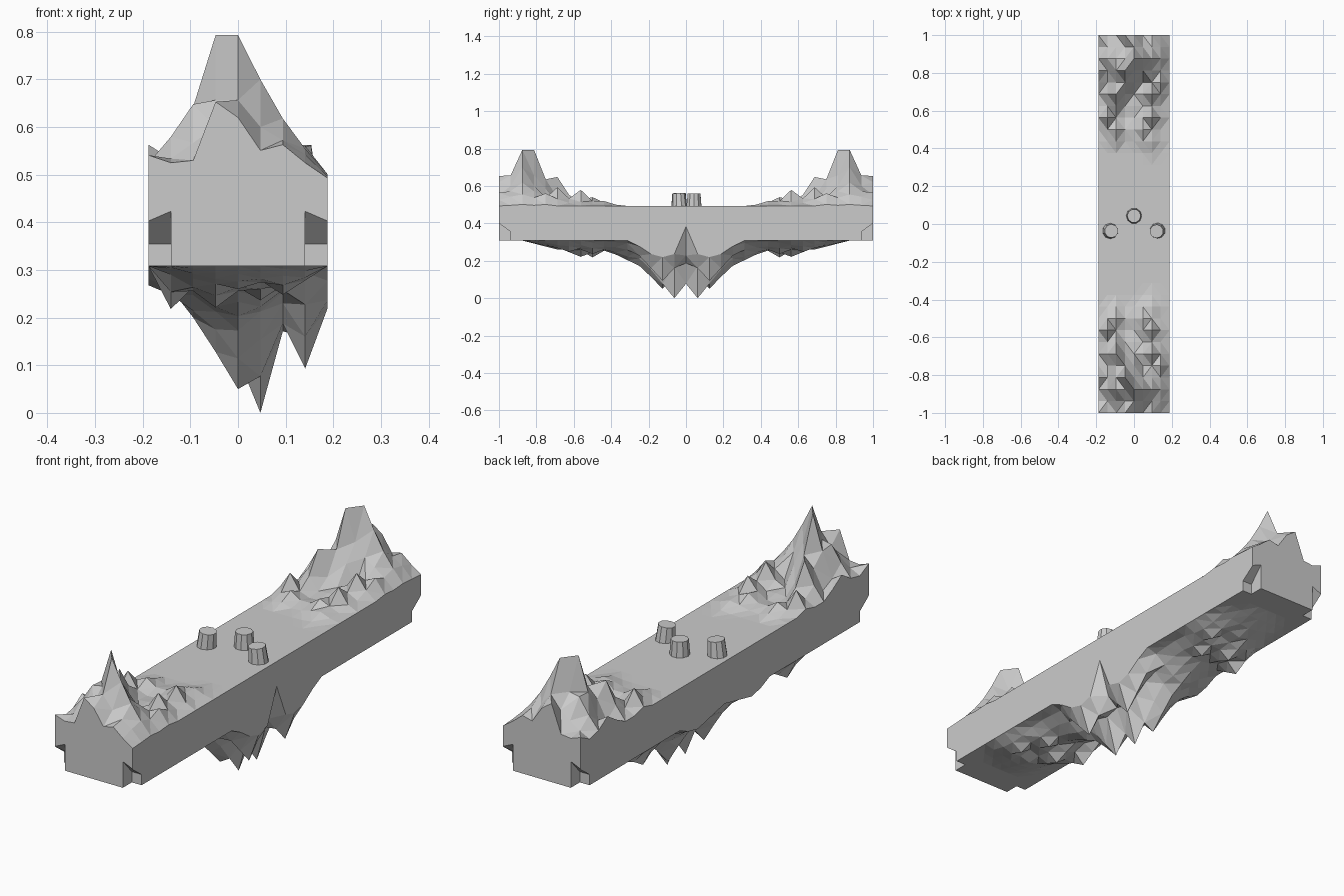
import bpy, bmesh, math, random

if "Cube" in bpy.data.objects:
    bpy.data.objects.remove(bpy.data.objects["Cube"])

random.seed(4)
NX, NY = 8, 32            # grid cells across and along the island
W, TOP, BASE = 0.188, 0.493, 0.308

# Peaks: (column, row, height, reach across, reach along)
# mountain rows count inwards from each end
MOUNTAINS = [
    (4, 2, .30, 2.2, 2.2), (3, 3, .30, 2.0, 1.9), (5, 2, .207, 2, 1.9),
    (6, 2, .125, 1.9, 2), (3, 0, .16, 1.3, 1.7), (4, 0, .127, 1.6, 1.5),
    (2, 2, .155, 1.6, 1.8), (1, 2, .083, 1.6, 1.6), (0, 3, .07, 1.3, 1.8),
    (6, 0, .07, 1.6, 1.3), (5, 0, .058, 1.2, 1.2), (0, 0, .048, 2, 1.6),
    (2, 5, .155, 1.4, 1.5), (7, 2, .06, 1.5, 1.5), (6, 5, .10, 1.4, 1.5),
    (1, 7, .07, 1.3, 1.4), (6, 7, .075, 1.3, 1.4), (7, 4, .06, 1.3, 1.5),
    (2, 8, .045, 1.3, 1.4), (5, 8, .04, 1.3, 1.5), (6, 9, .02, 1.5, 1.5),
]
# underside rows count outwards from the middle
SPIKES = [
    (5, 1, .308, 1.8, 4), (4, 2, .258, 2.2, 4), (7, 2, .215, 1.7, 3.2),
    (3, 2, .18, 2.5, 3.8), (2, 3, .09, 3, 3), (4, 4, .135, 3.4, 4.5),
    (4, 6, .075, 3.4, 3.5), (3, 9, .087, 2.5, 3.5), (5, 8, .072, 2.3, 3),
    (1, 8, .09, 1.8, 2.5), (6, 10, .06, 2, 3), (4, 11, .048, 3.4, 3),
    (0, 3, .04, 1.5, 3),
]


def field(i, j, peaks):
    return max(max(0, h * (1 - math.hypot((i - a) / rx, (j - b) / ry)))
               for a, b, h, rx, ry in peaks)


rough = [[random.uniform(0, .018) for _ in range(NX + 1)] for _ in range(10)]


def top_z(i, k):
    j = min(k, NY - k)
    h = field(i, j, MOUNTAINS)
    if 0 < j < 10 and 0 < i < NX and h < .1:
        h += rough[j][i] * (1 if j < 8 else .4)
    if j == 0 and 0 < i < NX:
        h = max(h, .032)
    if i == NX:
        h = min(h, .008)
    return TOP + h


def bottom_z(i, k):
    j = abs(k - NY // 2)
    d = field(i, j, SPIKES)
    if i in (0, NX):
        if j > 4:
            d = 0
        elif i == NX and j == 0:
            d = -.075
    return BASE - d


# Island: sculpted top and underside joined by straight walls
bm = bmesh.new()


def sheet(zf):
    return [[bm.verts.new((W * (2 * i / NX - 1), 2 * k / NY - 1, zf(i, k)))
             for i in range(NX + 1)] for k in range(NY + 1)]


def split(p, front):
    """Split a grid cell along its flatter diagonal, mirrored front to back."""
    d02, d13 = abs(p[0].co.z - p[2].co.z), abs(p[1].co.z - p[3].co.z)
    if d02 + (1e-4 if front else -1e-4) > d13:
        p = p[1:] + p[:1]
    return (p[0], p[1], p[2]), (p[0], p[2], p[3])


t, b = sheet(top_z), sheet(bottom_z)
for k in range(NY):
    for i in range(NX):
        for s in (t, b):
            cell = [s[k][i], s[k][i + 1], s[k + 1][i + 1], s[k + 1][i]]
            for tri in split(cell, k < NY // 2):
                bm.faces.new(tri if s is t else tri[::-1])
rim = ([(0, i) for i in range(NX)] + [(k, NX) for k in range(NY)]
       + [(NY, i) for i in range(NX, 0, -1)] + [(k, 0) for k in range(NY, 0, -1)])
for (k, i), (m, n) in zip(rim, rim[1:] + rim[:1]):
    bm.faces.new((b[k][i], b[m][n], t[m][n], t[k][i]))
bmesh.ops.recalc_face_normals(bm, faces=bm.faces)


def finish(name, mesh_bm):
    me = bpy.data.meshes.new(name)
    mesh_bm.to_mesh(me)
    mesh_bm.free()
    ob = bpy.data.objects.new(name, me)
    bpy.context.collection.objects.link(ob)
    return ob


island = finish("island", bm)

# Corner notches with sloping roofs, cut from the four lower corners
bm = bmesh.new()
for sx in (-1, 1):
    for sy in (-1, 1):
        geo = bmesh.ops.create_cube(bm, size=1)["verts"]
        for v in geo:
            out_x, out_y, up = v.co.x > 0, v.co.y > 0, v.co.z > 0
            z = .25
            if up:
                z = .355 + (.09 if out_y else 0) - (.03 if out_x and out_y else 0)
            v.co = (sx * (.21 if out_x else .141), sy * (1.02 if out_y else .9375), z)
bmesh.ops.recalc_face_normals(bm, faces=bm.faces)
cutter = finish("corner_cutter", bm)
cutter.hide_render = True
mod = island.modifiers.new("notches", "BOOLEAN")
mod.operation, mod.object, mod.solver = "DIFFERENCE", cutter, "EXACT"
bpy.context.view_layer.objects.active = island
island.select_set(True)
bpy.ops.object.modifier_apply(modifier=mod.name)
bpy.data.objects.remove(cutter)

# Stone stumps standing in the middle, leaning slightly
for n, (x, y) in enumerate(((-.123, -.037), (0, .043), (.122, -.037))):
    bpy.ops.mesh.primitive_cone_add(vertices=10, radius1=.042, radius2=.036,
                                    depth=.075, location=(x, y, .522))
    stump = bpy.context.object
    stump.name = f"stump_{n + 1}"
    stump.rotation_euler = (0, math.radians(5 * (1 - n)), .3 * n)
